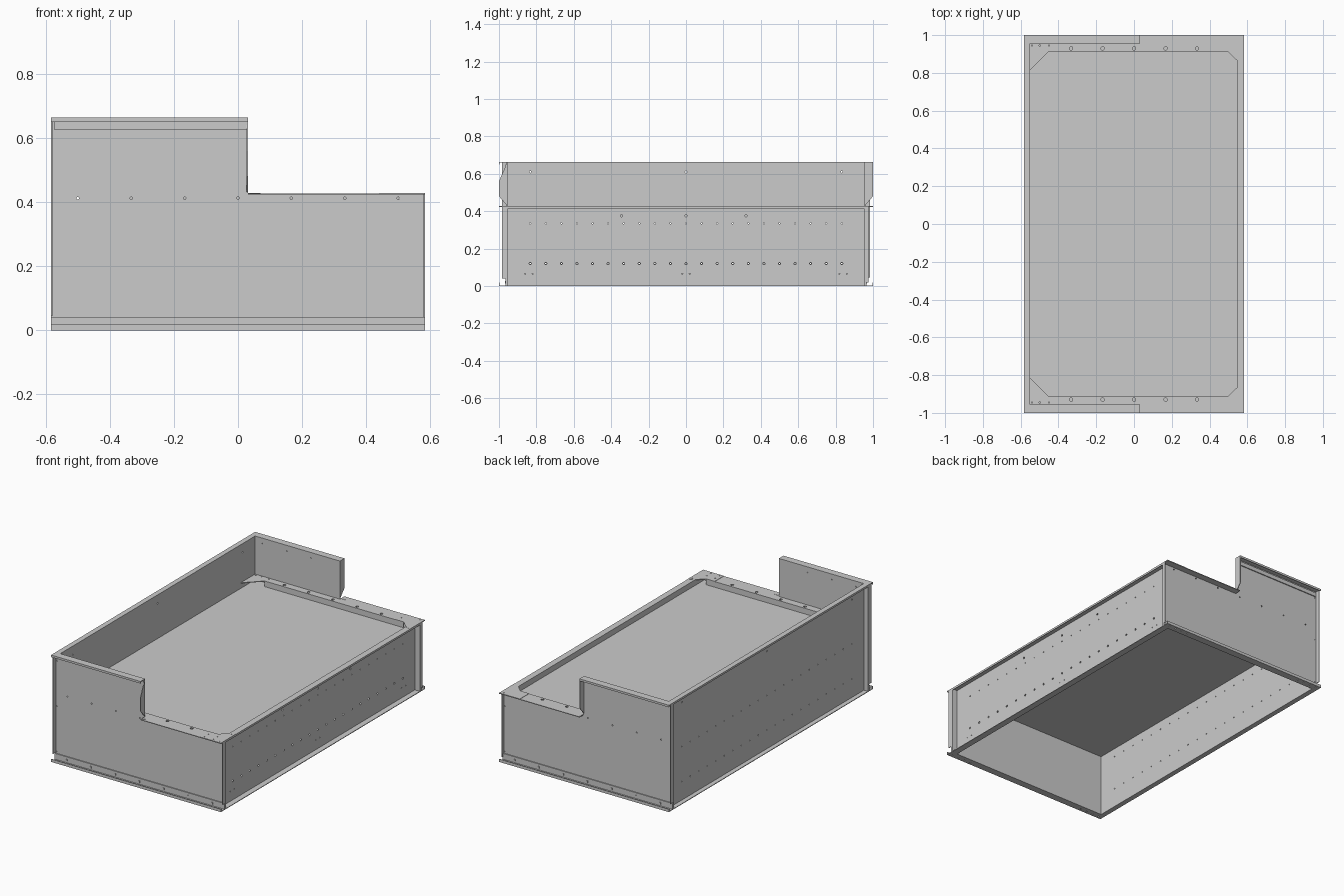
import bpy, bmesh, math
from mathutils import Matrix

if "Cube" in bpy.data.objects:
    bpy.data.objects.remove(bpy.data.objects["Cube"])

T = 0.004                      # sheet thickness
X, Y = 0.583, 1.0              # outer half sizes
YP = 0.955                     # end panel inner face
XL, XR = -0.555, 0.544         # side panel planes, inset behind their flanges
LOW, HIGH, DECK = 0.427, 0.663, 0.392


def finish(name, bm):
    bmesh.ops.recalc_face_normals(bm, faces=bm.faces)
    me = bpy.data.meshes.new(name)
    bm.to_mesh(me)
    bm.free()
    ob = bpy.data.objects.new(name, me)
    bpy.context.collection.objects.link(ob)
    return ob


def plate(name, axis, a, b, pts):
    """Extrude a 2D outline along an axis; outline uses the other two axes in order."""
    def to3(p, d):
        v = list(p)
        v.insert("xyz".index(axis), d)
        return v
    bm = bmesh.new()
    f = bm.faces.new([bm.verts.new(to3(p, a)) for p in pts])
    ext = bmesh.ops.extrude_face_region(bm, geom=[f])
    off = [b - a if c == axis else 0 for c in "xyz"]
    bmesh.ops.translate(bm, vec=off, verts=[g for g in ext["geom"] if isinstance(g, bmesh.types.BMVert)])
    return finish(name, bm)


def box(name, x0, x1, y0, y1, z0, z1):
    return plate(name, "z", z0, z1, [(x0, y0), (x1, y0), (x1, y1), (x0, y1)])


def drill(ob, axis, holes):
    """Cut round holes (x, y, z, radius) through a plate."""
    rot = {"x": Matrix.Rotation(math.pi / 2, 4, "Y"),
           "y": Matrix.Rotation(math.pi / 2, 4, "X"), "z": Matrix()}[axis]
    bm = bmesh.new()
    for x, y, z, r in holes:
        bmesh.ops.create_cone(bm, cap_ends=True, segments=10, radius1=r, radius2=r,
                              depth=0.02, matrix=Matrix.Translation((x, y, z)) @ rot)
    cutter = finish("hole_cutter", bm)
    cutter.hide_render = True
    mod = ob.modifiers.new("holes", "BOOLEAN")
    mod.operation, mod.solver, mod.object = "DIFFERENCE", "EXACT", cutter
    bpy.context.view_layer.objects.active = ob
    bpy.ops.object.modifier_apply(modifier=mod.name)
    bpy.data.objects.remove(cutter)


xs = [-0.5 + i / 6 for i in range(7)]

# Stepped end panels with their flanges, front and back
for s, end in ((-1, "front"), (1, "back")):
    def yb(name, x0, x1, y0, y1, z0, z1):
        return box(f"{end}_{name}", x0, x1, *sorted((s * y0, s * y1)), z0, z1)

    panel = plate(f"{end}_panel", "y", s * YP, s * (YP + T),
                  [(-X, 0), (X, 0), (X, LOW), (0.031, LOW), (0.031, HIGH), (-X, HIGH)])
    yc = s * (YP + T / 2)
    drill(panel, "y", [(x, yc, 0.412, 0.004) for x in xs]
          + [(x, yc, 0.63, 0.004) for x in xs[:3]]
          + [(x, yc, z, 0.004) for x in (-0.57, 0.57) for z in (0.052, 0.335)]
          + [(-0.57, yc, 0.615, 0.004)])

    # bottom rail: upright leg, foot and turned-up lip
    yb("rail_leg", -X, X, YP + T, YP + 0.01, 0, 0.04)
    foot = yb("rail_foot", -X, X, YP + T, Y, 0, T)
    drill(foot, "z", [(sx * (0.42 + 0.045 * i), s * 0.983, T / 2, 0.004) for sx in (-1, 1) for i in range(4)])
    yb("rail_lip", -X, X, Y - T, Y, 0, 0.018)
    for i, x in enumerate(xs):
        yb(f"rail_bolt_{i}", x - 0.004, x + 0.004, YP + 0.01, YP + 0.014, 0.014, 0.026)

    # upper flange, its lip, and stiffener strip
    yb("top_flange", -X, 0.031, YP, Y, HIGH - T, HIGH)
    yb("top_flange_lip", -X, 0.031, Y - T, Y, 0.65, HIGH)
    yb("top_strip", -0.573, 0.028, YP + T, YP + 0.01, 0.625, 0.65)

    # lower flange and corner gusset on the cut-down half
    yb("low_flange", 0.031, X, YP, Y, LOW - T, LOW)
    gusset = plate(f"{end}_corner_gusset", "z", LOW, LOW + 0.0015,
                   [(0.44, s * Y), (X, s * Y), (X, s * 0.85), (0.54, s * 0.87), (0.50, s * 0.91), (0.44, s * 0.91)])
    drill(gusset, "z", [(x, s * y, LOW, 0.004) for x, y in
                        ((0.46, 0.985), (0.52, 0.985), (0.56, 0.985), (0.46, 0.945), (0.52, 0.945), (0.565, 0.87))])

    # step flange turned outward at the notch
    top = [(s * Y, 0.56), (s * YP, HIGH)] if s < 0 else [(s * Y, HIGH), (s * YP, HIGH)]
    plate(f"{end}_step_flange", "x", 0.031 - T, 0.031, [(s * YP, LOW), (s * Y, 0.48)] + top)
    plate(f"{end}_step_tab", "z", LOW, LOW + 0.0015, [(0.031, s * 0.96), (0.07, s * 0.965), (0.031, s * Y)])

    # vertical flanges on the outer edges, and inner corner returns
    reach = 0.985 if s < 0 else 0.975
    yb("right_edge_flange", X - T, X, YP, reach, 0.04 if s < 0 else 0.02, LOW)
    yb("left_edge_flange", -X, -X + T, YP, 0.985, 0.045, HIGH)
    yb("right_corner_return", XR, X, YP - T, YP, 0, LOW)
    yb("left_corner_return", -X, XL, YP - T, YP, 0, HIGH)

# Low right side panel, inset, with hole rows and outward flanges
right = box("right_panel", XR, XR + T, -YP, YP, 0, LOW)
row = [-0.833 + i * 1.666 / 20 for i in range(21)]
xc = XR + T / 2
drill(right, "x", [(xc, y, 0.12, 0.006) for y in row]
      + [(xc, y, 0.335, 0.0035) for y in row]
      + [(xc, y, 0.375, 0.006) for y in (-0.345, 0, 0.32)]
      + [(xc, y, 0.065, 0.003) for y in (-0.86, -0.82, -0.02, 0.02, 0.82, 0.86)])
box("right_top_flange", XR, X, -YP, YP, LOW - T, LOW)
box("right_top_lip", X - T, X, -YP, YP, 0.415, LOW)
box("right_bottom_flange", XR, X, -YP, YP, 0, T)

# Tall left side panel, inset, with outward flanges
left = box("left_panel", XL, XL + T, -YP, YP, 0, HIGH)
xc = XL + T / 2
drill(left, "x", [(xc, y, z, 0.0035) for y in row for z in (0.12, 0.335)]
      + [(xc, y, 0.61, 0.005) for y in (-0.833, 0, 0.833)])
box("left_top_flange", -X, XL, -YP, YP, HIGH - T, HIGH)
box("left_top_lip", -X, -X + T, -YP, YP, HIGH - 0.012, HIGH)
box("left_bottom_flange", -X, XL, -YP, YP, 0, T)

# Recessed deck
box("deck", XL, XR, -YP, YP, DECK - T, DECK)

# Raised deck edge strips with chamfered corners, front and back
for s, end in ((-1, "front"), (1, "back")):
    strip = plate(f"{end}_deck_strip", "z", LOW - T, LOW,
                  [(XL, s * YP), (XR, s * YP), (XR, s * 0.87), (0.50, s * 0.91),
                   (-0.455, s * 0.91), (-0.55, s * 0.815), (XL, s * 0.815)])
    drill(strip, "z", [(-0.333 + i / 6, s * 0.93, LOW - T / 2, 0.009) for i in range(5)]
          + [(x, s * 0.945, LOW - T / 2, 0.004) for x in (-0.54, -0.5, -0.45)])
    box(f"{end}_deck_strip_lip", -0.455, 0.50, *sorted((s * 0.91, s * (0.91 + T))), DECK, LOW)
